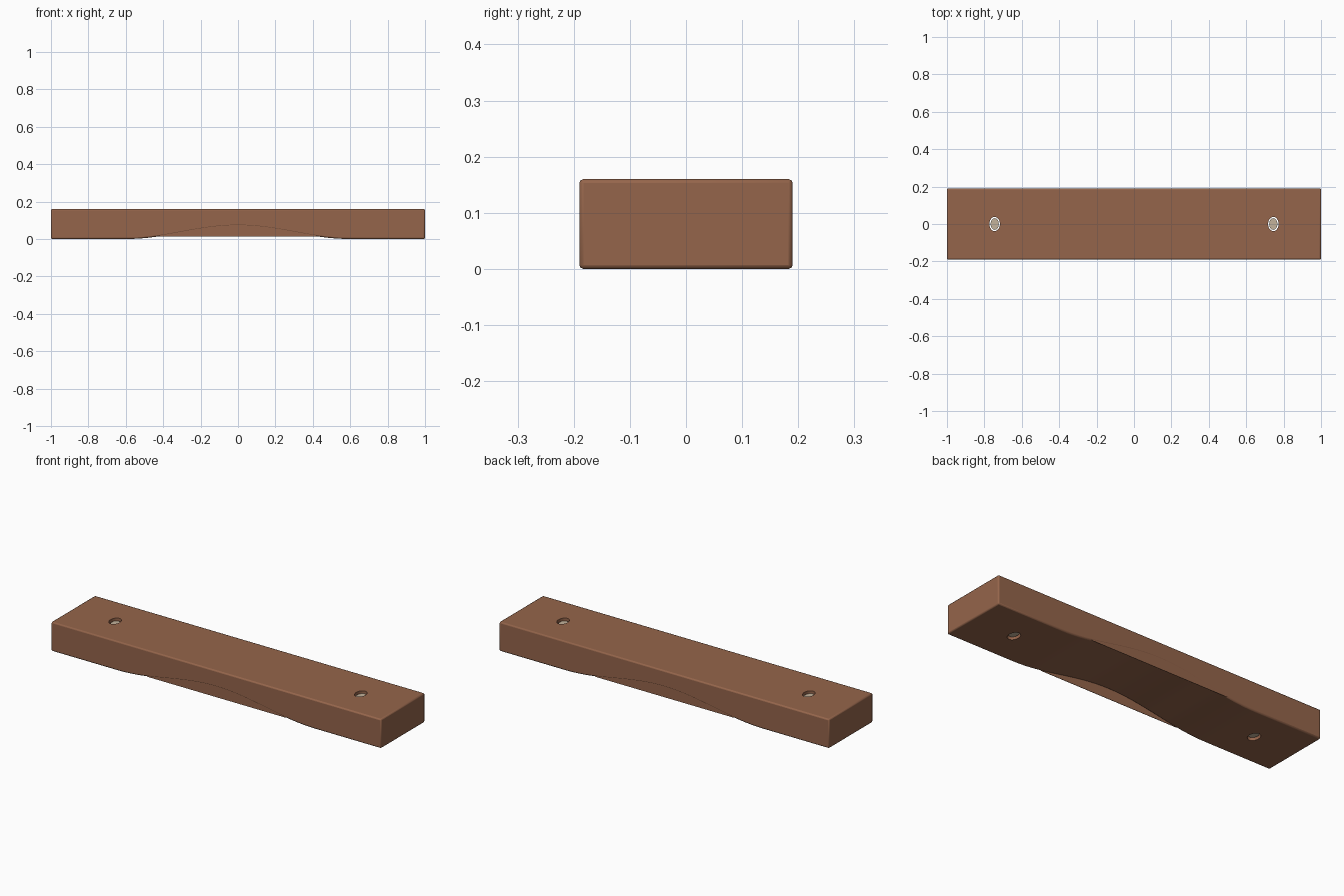
import bpy, bmesh, math

if "Cube" in bpy.data.objects:
    bpy.data.objects.remove(bpy.data.objects["Cube"])

def material(name, color):
    m = bpy.data.materials.new(name)
    m.diffuse_color = color
    m.use_nodes = True
    m.node_tree.nodes["Principled BSDF"].inputs["Base Color"].default_value = m.diffuse_color
    return m

wood = material("brown_wood", (0.30, 0.13, 0.07, 1))
pale = material("pale_pin", (0.55, 0.45, 0.33, 1))
W, H, SPAN, PEAK, LIP = 0.19, 0.16, 0.6, 0.07, 0.42

def arch(x):
    return PEAK / 2 * (1 + math.cos(math.pi * x / SPAN)) if abs(x) < SPAN else 0

def prism(name, profile, y0, y1, mat):
    bm = bmesh.new()
    face = bm.faces.new([bm.verts.new((x, y0, z)) for x, z in profile])
    ext = bmesh.ops.extrude_face_region(bm, geom=[face])
    verts = [v for v in ext["geom"] if isinstance(v, bmesh.types.BMVert)]
    bmesh.ops.translate(bm, verts=verts, vec=(0, y1 - y0, 0))
    bmesh.ops.recalc_face_normals(bm, faces=bm.faces[:])
    me = bpy.data.meshes.new(name)
    bm.to_mesh(me)
    bm.free()
    ob = bpy.data.objects.new(name, me)
    bpy.context.collection.objects.link(ob)
    me.materials.append(mat)
    return ob

def oval_pin(name, x, rx, ry, z0, z1, mat):
    bpy.ops.mesh.primitive_cylinder_add(vertices=32, radius=1, depth=z1 - z0,
                                        location=(x, 0, (z0 + z1) / 2))
    ob = bpy.context.object
    ob.name = name
    ob.scale = (rx, ry, 1)
    ob.data.materials.append(mat)
    return ob

# Bar with shallow arch on the underside
n = 32
curve = [(-SPAN + 2 * SPAN * i / n, arch(-SPAN + 2 * SPAN * i / n)) for i in range(n + 1)]
bar = prism("bar", [(-1, 0)] + curve + [(1, 0), (1, H), (-1, H)], -W, W, wood)
bev = bar.modifiers.new("soft_edges", 'BEVEL')
bev.width, bev.segments = 0.007, 2
bev.limit_method, bev.angle_limit = 'ANGLE', math.radians(40)

# Thin skirts closing the arch at front and back
xs = [-LIP + 2 * LIP * i / n for i in range(n + 1)]
skirt = [(x, arch(x) + 0.008) for x in xs] + [(LIP, arch(LIP)), (-LIP, arch(LIP))]
for name, y in (("front_skirt", -W + 0.001), ("back_skirt", W - 0.003)):
    prism(name, skirt, y, y + 0.002, wood)

# Oval through holes with recessed pins
for side, x in (("left", -0.745), ("right", 0.745)):
    cut = oval_pin(side + "_hole_cutter", x, 0.028, 0.038, -0.1, 0.3, wood)
    cut.hide_render = True
    cut.hide_viewport = True
    mod = bar.modifiers.new(side + "_hole", 'BOOLEAN')
    mod.object, mod.operation, mod.solver = cut, 'DIFFERENCE', 'EXACT'
    oval_pin(side + "_pin", x, 0.022, 0.031, 0.012, H - 0.012, pale)

# Smooth shading on the curved underside
bpy.ops.object.select_all(action='DESELECT')
bar.select_set(True)
bpy.context.view_layer.objects.active = bar
bpy.ops.object.shade_smooth_by_angle(angle=math.radians(30))
